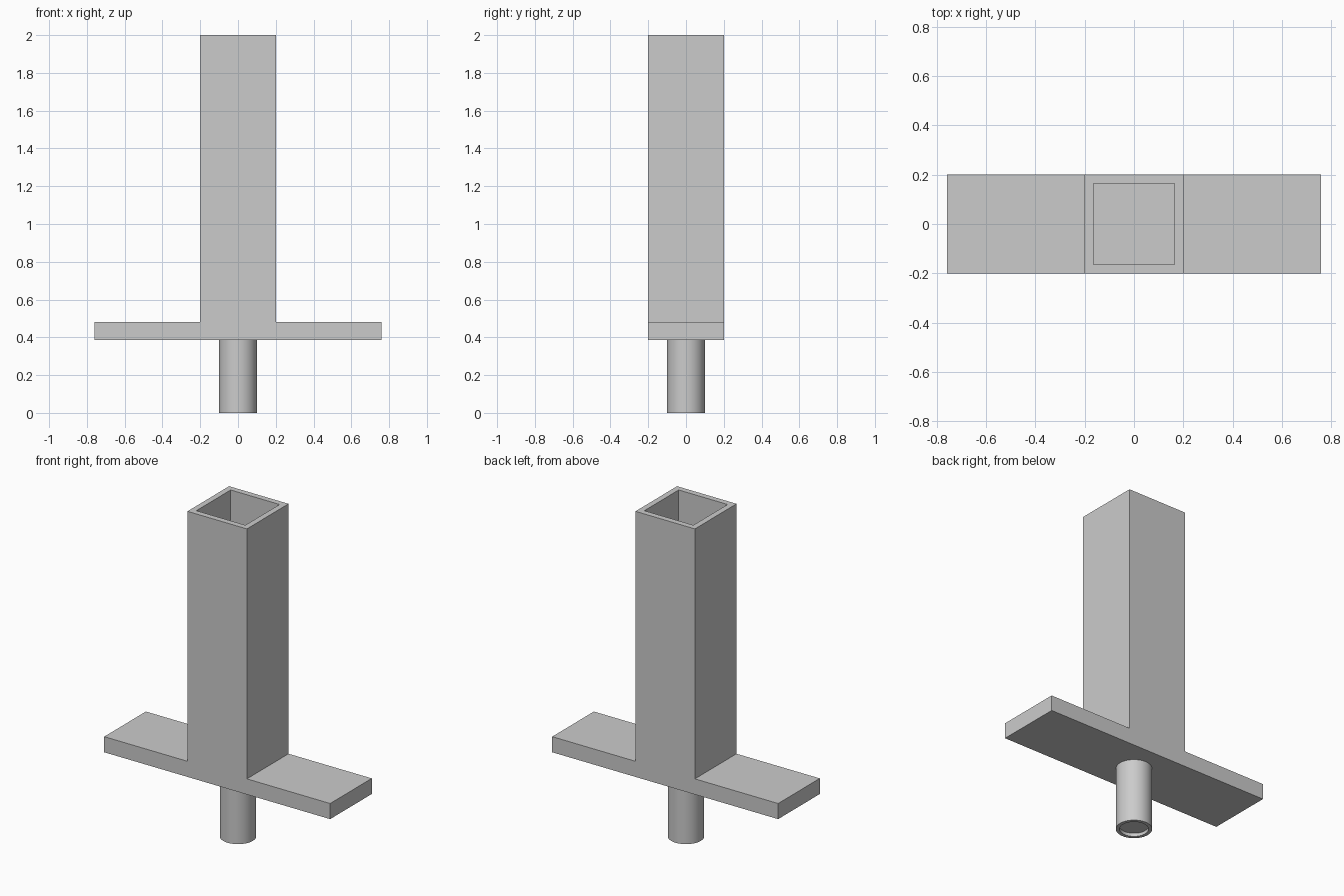
import bpy
import bmesh
import math
from mathutils import Vector

cube = bpy.data.objects.get("Cube")
if cube:
    bpy.data.objects.remove(cube, do_unlink=True)

HALF = 0.2           # half width of the post and depth of the plate
ARM = 0.76           # half length of the plate
PLATE_LOW, PLATE_TOP, TOP = 0.385, 0.48, 2.0
WALL = 0.05
PEG_RADIUS = 0.1

grey = bpy.data.materials.new("light_grey")
grey.use_nodes = True
colour = (0.6, 0.6, 0.6, 1)
grey.diffuse_color = colour
grey.node_tree.nodes["Principled BSDF"].inputs["Base Color"].default_value = colour


def add_object(name, bm):
    bmesh.ops.recalc_face_normals(bm, faces=bm.faces)
    mesh = bpy.data.meshes.new(name)
    bm.to_mesh(mesh)
    bm.free()
    mesh.materials.append(grey)
    obj = bpy.data.objects.new(name, mesh)
    bpy.context.collection.objects.link(obj)
    return obj


def sink(bm, face, rim, depth):
    """Inset a face and push its middle into the solid."""
    bm.normal_update()
    direction = face.normal.copy()
    bmesh.ops.inset_region(bm, faces=[face], thickness=rim)
    result = bmesh.ops.extrude_face_region(bm, geom=[face])
    verts = [v for v in result["geom"] if isinstance(v, bmesh.types.BMVert)]
    bmesh.ops.translate(bm, verts=verts, vec=-direction * depth)
    if face.is_valid:
        bmesh.ops.delete(bm, geom=[face], context="FACES_ONLY")


# Post and cross plate: one extruded outline with a square socket in the top
bm = bmesh.new()
half = [(ARM, PLATE_LOW), (ARM, PLATE_TOP), (HALF, PLATE_TOP), (HALF, TOP)]
outline = half + [(-x, z) for x, z in reversed(half)]
front = bm.faces.new([bm.verts.new((x, -HALF, z)) for x, z in outline])
back = bmesh.ops.extrude_face_region(bm, geom=[front], use_keep_orig=True)
bmesh.ops.translate(bm, vec=(0, 2 * HALF, 0),
                    verts=[v for v in back["geom"] if isinstance(v, bmesh.types.BMVert)])
bmesh.ops.recalc_face_normals(bm, faces=bm.faces)
top = max(bm.faces, key=lambda f: f.calc_center_median().z)
sink(bm, top, WALL, TOP - PLATE_TOP)
add_object("post_and_plate", bm)

# Round peg with a shallow recess in its end
bm = bmesh.new()
bmesh.ops.create_cone(bm, cap_ends=True, segments=48, radius1=PEG_RADIUS,
                      radius2=PEG_RADIUS, depth=PLATE_LOW)
bmesh.ops.translate(bm, verts=bm.verts, vec=Vector((0, 0, PLATE_LOW / 2)))
bottom = min(bm.faces, key=lambda f: f.calc_center_median().z)
sink(bm, bottom, 0.02, 0.02)
peg = add_object("peg", bm)

bpy.ops.object.select_all(action="DESELECT")
peg.select_set(True)
bpy.context.view_layer.objects.active = peg
bpy.ops.object.shade_smooth_by_angle(angle=math.radians(35))
